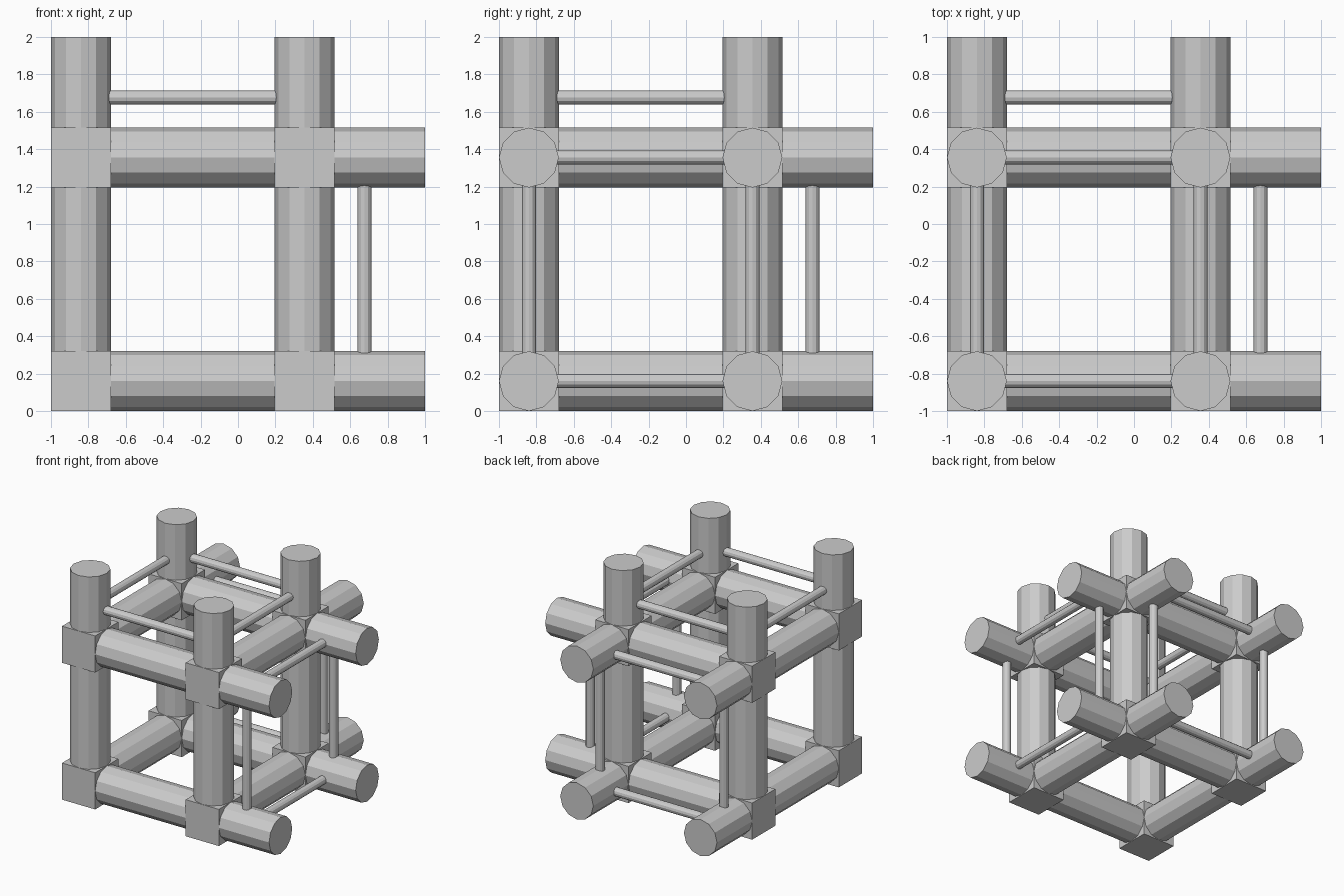
import bpy
import bmesh
from itertools import product
from mathutils import Matrix, Vector

cube = bpy.data.objects.get("Cube")
if cube:
    bpy.data.objects.remove(cube, do_unlink=True)

NODES = (-0.84, 0.355)   # joint positions on every axis
HALF = 0.16              # joint half size and beam radius
STUB = 0.676             # rod position along the free beam ends
ROD = 0.037
LIFT = Vector((0, 0, 1))

grey = bpy.data.materials.new("grey")
grey.use_nodes = True
colour = (0.6, 0.6, 0.6, 1)
grey.diffuse_color = colour
grey.node_tree.nodes["Principled BSDF"].inputs["Base Color"].default_value = colour


def finish(bm, name):
    mesh = bpy.data.meshes.new(name)
    bm.to_mesh(mesh)
    bm.free()
    mesh.materials.append(grey)
    bpy.context.collection.objects.link(bpy.data.objects.new(name, mesh))


def bar(name, axis, centre, start, end, radius):
    """Twelve-sided cylinder along an axis, between two positions on it."""
    mid = Vector(centre)
    mid[axis] = (start + end) / 2
    direction = Vector((0, 0, 0))
    direction[axis] = 1
    turn = LIFT.rotation_difference(direction).to_matrix().to_4x4()
    bm = bmesh.new()
    bmesh.ops.create_cone(bm, cap_ends=True, segments=12, radius1=radius, radius2=radius,
                          depth=end - start, matrix=Matrix.Translation(mid + LIFT) @ turn)
    finish(bm, name)


# Cubic joints
for corner in product(NODES, repeat=3):
    bm = bmesh.new()
    bmesh.ops.create_cube(bm, size=2 * HALF, matrix=Matrix.Translation(Vector(corner) + LIFT))
    finish(bm, "joint")

for axis in range(3):
    u, v = (axis + 1) % 3, (axis + 2) % 3
    # Four thick beams running through the joints to a free end
    for a, b in product(NODES, repeat=2):
        centre = [0, 0, 0]
        centre[u], centre[v] = a, b
        bar("post" if axis == 2 else "beam", axis, centre, NODES[0], 1, HALF)
    # Square of thin rods tying the four free ends together
    for along, across in ((u, v), (v, u)):
        for a in NODES:
            centre = [0, 0, 0]
            centre[axis], centre[across] = STUB, a
            bar("rod", along, centre, NODES[0] + HALF - 0.01, NODES[1] - HALF + 0.01, ROD)
